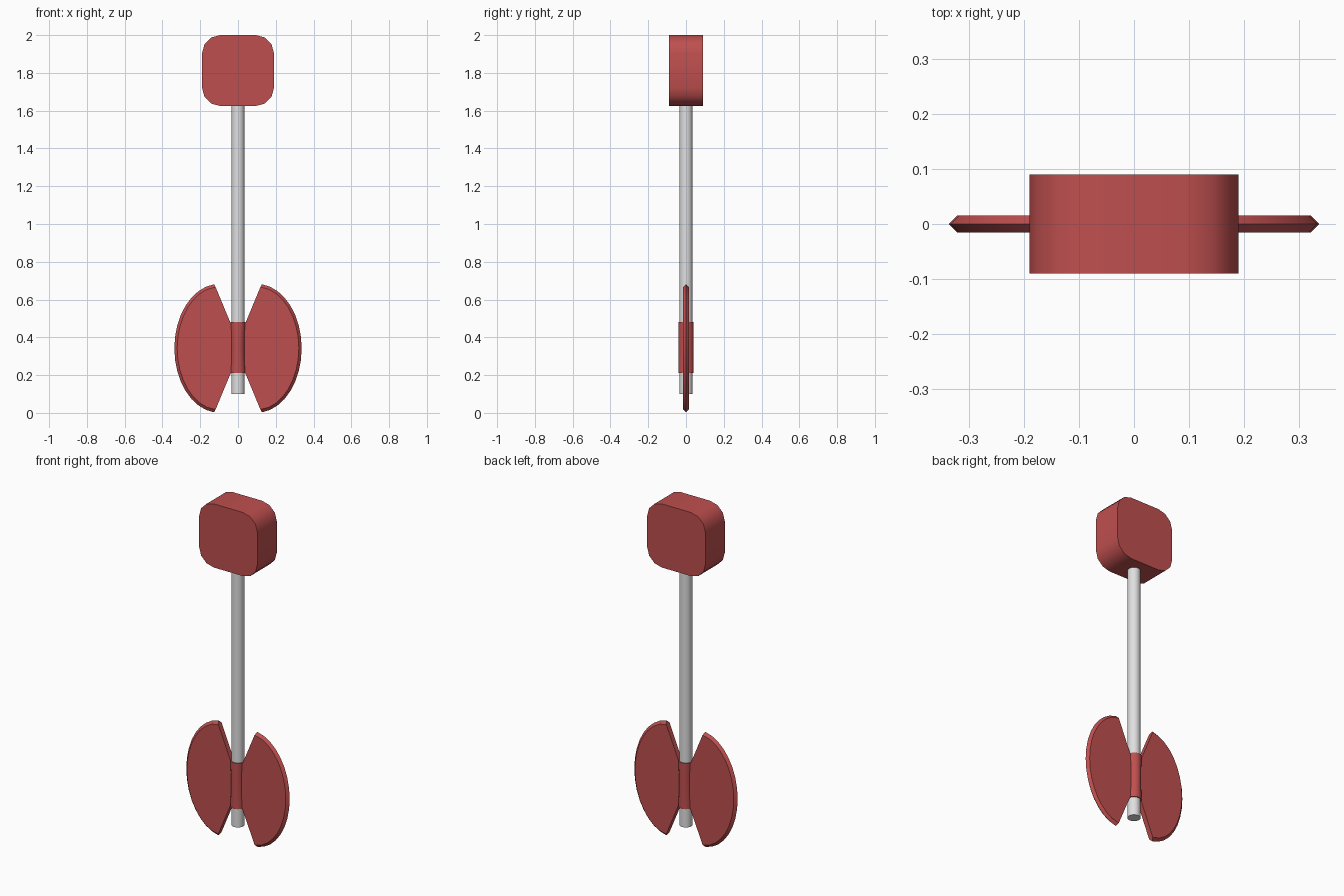
import bpy, bmesh, math

if "Cube" in bpy.data.objects:
    bpy.data.objects.remove(bpy.data.objects["Cube"])


def material(name, rgb):
    m = bpy.data.materials.new(name)
    m.diffuse_color = (*rgb, 1)
    m.use_nodes = True
    m.node_tree.nodes["Principled BSDF"].inputs["Base Color"].default_value = m.diffuse_color
    return m


RED = material("muted red", (0.52, 0.078, 0.078))
GREY = material("light grey", (0.74, 0.74, 0.74))


def loft(name, rings, mat, angle=40):
    """Join equal-length closed rings into a capped solid."""
    bm = bmesh.new()
    vs = [[bm.verts.new(p) for p in r] for r in rings]
    n = len(rings[0])
    for a, b in zip(vs, vs[1:]):
        for i in range(n):
            j = (i + 1) % n
            quad = []
            for v in (a[i], a[j], b[j], b[i]):
                if all((v.co - q.co).length > 1e-6 for q in quad):
                    quad.append(v)
            if len(quad) > 2:
                bm.faces.new(quad)
    bm.faces.new(vs[0][::-1])
    bm.faces.new(vs[-1])
    bmesh.ops.remove_doubles(bm, verts=bm.verts[:], dist=1e-5)
    bmesh.ops.recalc_face_normals(bm, faces=bm.faces[:])
    me = bpy.data.meshes.new(name)
    bm.to_mesh(me)
    bm.free()
    ob = bpy.data.objects.new(name, me)
    bpy.context.collection.objects.link(ob)
    me.materials.append(mat)
    bpy.ops.object.select_all(action='DESELECT')
    ob.select_set(True)
    bpy.context.view_layer.objects.active = ob
    bpy.ops.object.shade_smooth_by_angle(angle=math.radians(angle))
    return ob


def circle(z, rx, ry, n=20):
    return [(rx * math.cos(2 * math.pi * i / n), ry * math.sin(2 * math.pi * i / n), z)
            for i in range(n)]


# Shaft
loft("shaft", [circle(0.10, 0.035, 0.035), circle(1.65, 0.035, 0.035)], GREY)

# Collar, slightly waisted where the blades join
loft("blade_collar", [circle(0.345 + 0.135 * t, 0.036 + 0.005 * t * t, 0.041)
                      for t in (-1, -0.5, 0, 0.5, 1)], RED)

# Rounded square hammer head
r, hx, hz, cz = 0.095, 0.19, 0.1875, 1.8125
outline = []
for k, (sx, sz) in enumerate(((1, 1), (-1, 1), (-1, -1), (1, -1))):
    for i in range(4):
        a = math.radians(90 * k + 30 * i)
        outline.append((sx * (hx - r) + r * math.cos(a), cz + sz * (hz - r) + r * math.sin(a)))
loft("head_block", [[(x, y, z) for x, z in outline] for y in (-0.09, 0.09)], RED)


# Fan-shaped blades with a sharpened outer arc
def blade_outline(inset):
    cx, a, b = 0.10, 0.237 - inset, 0.341 - inset
    top = math.radians(83.5)
    pts = [(0.03, -0.12), (0.04, -0.135)]
    for i in range(17):
        t = -top + 2 * top * i / 16
        x = cx + a * math.cos(t)
        if i in (0, 16):
            x -= inset * 0.45      # stay on the straight side cut
        pts.append((x, b * math.sin(t)))
    return pts + [(0.04, 0.135), (0.03, 0.12)]


for name, s in (("blade_right", 1), ("blade_left", -1)):
    loft(name, [[(s * x, y, 0.342 + z) for x, z in blade_outline(d)]
                for y, d in ((-0.015, 0.015), (0, 0), (0.015, 0.015))], RED, 30)

# The three coincident inner corners of each blade side get their thickness here
for ob in (bpy.data.objects["blade_right"], bpy.data.objects["blade_left"]):
    ob.data.update()
